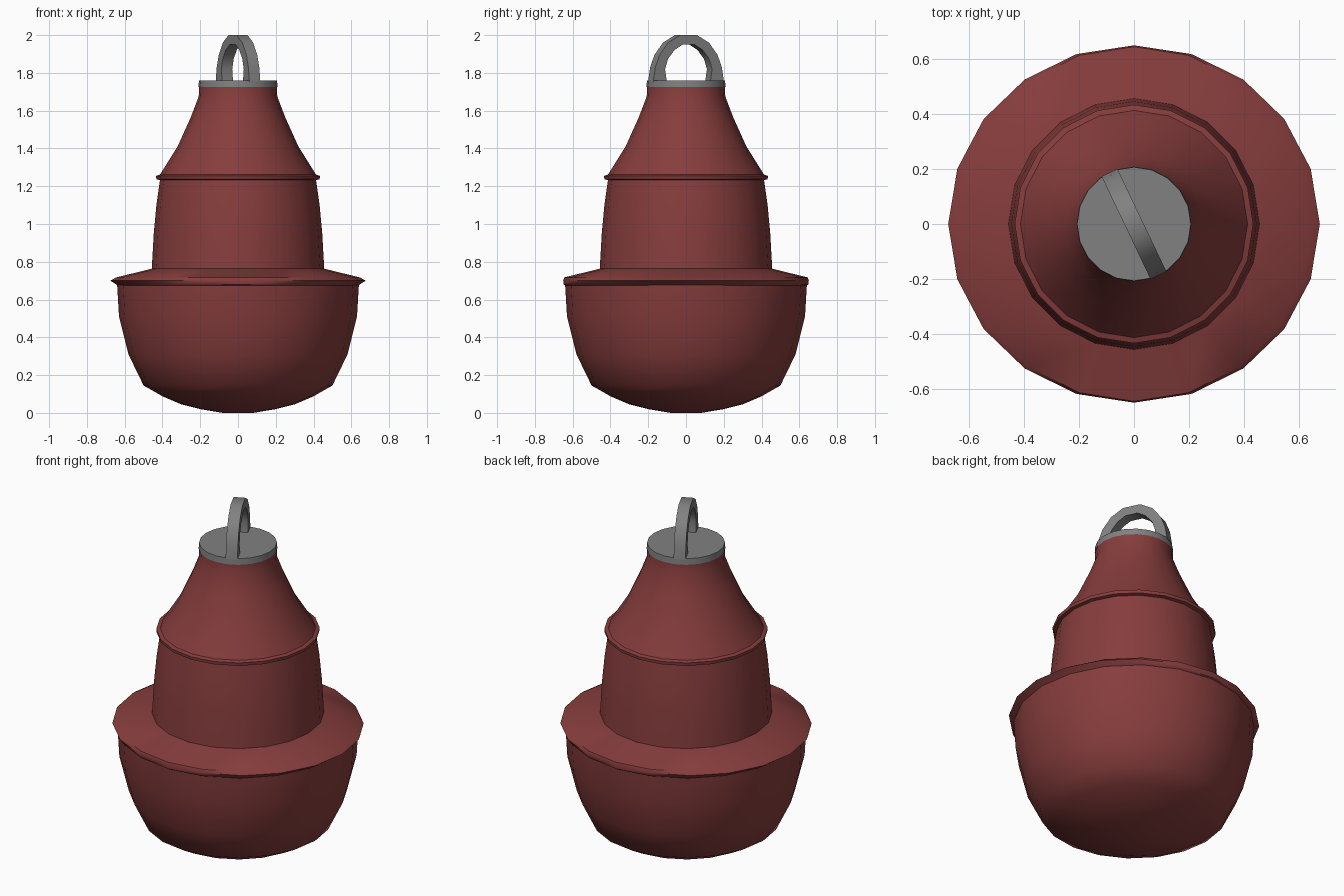
import bpy, bmesh, math

if "Cube" in bpy.data.objects:
    bpy.data.objects.remove(bpy.data.objects["Cube"])

SIDES = 20


def material(name, rgb):
    m = bpy.data.materials.new(name)
    m.diffuse_color = (*rgb, 1)
    m.use_nodes = True
    m.node_tree.nodes["Principled BSDF"].inputs["Base Color"].default_value = m.diffuse_color
    return m


red = material("dull red paint", (0.24, 0.046, 0.046))
grey = material("grey metal", (0.22, 0.22, 0.22))


def finish(name, bm, mat, angle):
    bmesh.ops.recalc_face_normals(bm, faces=bm.faces[:])
    mesh = bpy.data.meshes.new(name)
    bm.to_mesh(mesh)
    bm.free()
    mesh.materials.append(mat)
    ob = bpy.data.objects.new(name, mesh)
    bpy.context.collection.objects.link(ob)
    bpy.ops.object.select_all(action='DESELECT')
    ob.select_set(True)
    bpy.context.view_layer.objects.active = ob
    bpy.ops.object.shade_smooth_by_angle(angle=math.radians(angle))
    return ob


def lathe(name, profile, mat, cap_bottom=False, cap_top=False, angle=40):
    """Profile points are (radius x, radius y, height), bottom to top."""
    bm = bmesh.new()
    rings = []
    for rx, ry, z in profile:
        rings.append([bm.verts.new((rx * math.cos(t), ry * math.sin(t), z))
                      for t in (2 * math.pi * i / SIDES for i in range(SIDES))])
    for a, b in zip(rings, rings[1:]):
        for i in range(SIDES):
            j = (i + 1) % SIDES
            bm.faces.new((a[i], a[j], b[j], b[i]))
    if cap_bottom:
        bm.faces.new(rings[0][::-1])
    if cap_top:
        bm.faces.new(rings[-1])
    # outward normals for open shells: faces are wound outward already
    return finish(name, bm, mat, angle)


def round_profile(points):
    return [(r, r, z) for r, z in points]


# Rounded float at the bottom
lathe("float_hull", round_profile([
    (0.08, 0.0), (0.2, 0.02), (0.3, 0.045), (0.4, 0.088), (0.5, 0.145),
    (0.58, 0.31), (0.63, 0.51), (0.64, 0.68)]), red, cap_bottom=True)

# Slightly oval rim and the sloping deck above it
lathe("rim_deck", [
    (0.635, 0.635, 0.672), (0.645, 0.648, 0.68), (0.676, 0.65, 0.70),
    (0.645, 0.645, 0.717), (0.45, 0.45, 0.765)], red)

# Tower wall, collar ring and tapered top
lathe("tower", round_profile([
    (0.457, 0.755), (0.446, 0.95), (0.432, 1.1), (0.412, 1.24)]), red)
lathe("collar", round_profile([
    (0.41, 1.232), (0.432, 1.237), (0.434, 1.255), (0.41, 1.262)]), red)
lathe("tapered_top", round_profile([
    (0.415, 1.258), (0.32, 1.41), (0.25, 1.565), (0.208, 1.675),
    (0.206, 1.73)]), red)

# Grey cap plate
lathe("cap_plate", round_profile([(0.209, 1.725), (0.207, 1.76)]), grey,
      cap_top=True)

# Lifting handle: flat arch extruded across its width, then turned
half = [((0.207, 1.755), (0.128, 1.755)), ((0.195, 1.83), (0.138, 1.82)),
        ((0.17, 1.895), (0.12, 1.875)), ((0.12, 1.96), (0.082, 1.922)),
        ((0.05, 2.0), (0.035, 1.95))]
arch = half + [((-o[0], o[1]), (-i[0], i[1])) for o, i in reversed(half)]
turn = math.radians(115.5)
c, s = math.cos(turn), math.sin(turn)
bm = bmesh.new()
sections = []
for outer, inner in arch:
    sections.append([bm.verts.new((u * c - w * s, u * s + w * c, z))
                     for (u, z), w in ((outer, -0.032), (outer, 0.032),
                                       (inner, 0.032), (inner, -0.032))])
for a, b in zip(sections, sections[1:]):
    for i in range(4):
        j = (i + 1) % 4
        bm.faces.new((a[i], a[j], b[j], b[i]))
bm.faces.new(sections[0][::-1])
bm.faces.new(sections[-1])
finish("lifting_handle", bm, grey, 35)
